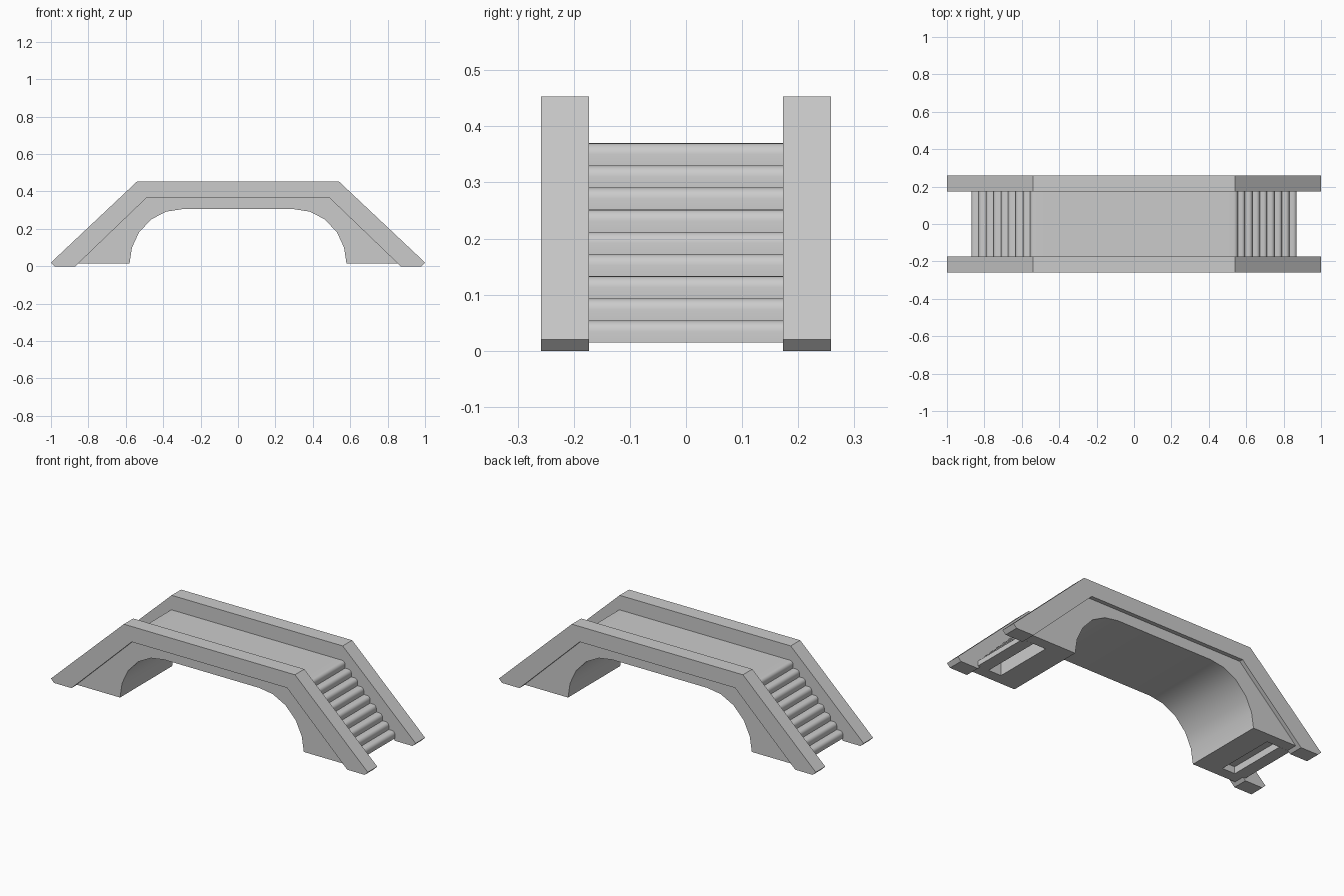
import bpy, bmesh, math

cube = bpy.data.objects.get("Cube")
if cube:
    bpy.data.objects.remove(cube, do_unlink=True)

stone = bpy.data.materials.new("grey stone")
stone.use_nodes = True
GREY = (0.6, 0.6, 0.6, 1)
stone.diffuse_color = GREY
stone.node_tree.nodes["Principled BSDF"].inputs["Base Color"].default_value = GREY


def extrude_profile(name, profile, y0, y1, smooth=False):
    """Extrude a closed x-z profile from y0 to y1."""
    bm = bmesh.new()
    face = bm.faces.new([bm.verts.new((x, y0, z)) for x, z in profile])
    out = bmesh.ops.extrude_face_region(bm, geom=[face])
    verts = [v for v in out["geom"] if isinstance(v, bmesh.types.BMVert)]
    bmesh.ops.translate(bm, verts=verts, vec=(0, y1 - y0, 0))
    bmesh.ops.recalc_face_normals(bm, faces=bm.faces)
    mesh = bpy.data.meshes.new(name)
    bm.to_mesh(mesh)
    bm.free()
    mesh.materials.append(stone)
    obj = bpy.data.objects.new(name, mesh)
    bpy.context.collection.objects.link(obj)
    if smooth:
        bpy.ops.object.select_all(action="DESELECT")
        obj.select_set(True)
        bpy.context.view_layer.objects.active = obj
        bpy.ops.object.shade_smooth_by_angle(angle=math.radians(35))
    return obj


def mirrored(half):
    """Complete a half profile (x > 0) with its mirror image."""
    return half + [(-x, z) for x, z in reversed(half)]


OUTER, SIDE, INNER = 0.258, 0.235, 0.173
arch = [(0.58, 0.015), (0.567, 0.10), (0.53, 0.18), (0.465, 0.25),
        (0.385, 0.292), (0.30, 0.305)]

# Bent handrail, its lower panel and the arched side wall, front and back
cap = mirrored([(0.54, 0.453), (1.0, 0.02), (0.98, 0)]
               + [(0.531, 0.43)])
panel = mirrored([(0.531, 0.43), (0.98, 0), (0.87, 0), (0.49, 0.365)])
wall = mirrored([(0.49, 0.365), (0.855, 0.015)] + arch)
for label, s in (("front", -1), ("back", 1)):
    extrude_profile(label + "_handrail", cap, s * INNER, s * OUTER)
    extrude_profile(label + "_parapet", panel, s * INNER, s * OUTER)
    extrude_profile(label + "_arch_wall", wall, s * INNER, s * SIDE, True)

# Deck with the arch core below it
core = mirrored([(0.485, 0.37), (0.485, 0.33), (0.72, 0.094), (0.72, 0.015)] + arch)
extrude_profile("deck_and_arch", core, -INNER, INNER, True)

# Overlapping steps with rounded noses at both ends
RISE, RUN, DEPTH, R = 0.0395, 0.0394, 0.07, 0.02
for label, s in (("left", 1), ("right", -1)):
    for i in range(9):
        nose, low = 0.87 - RUN * i, 0.0145 + RISE * i
        top = low + RISE
        curve = [(nose - R + R * math.cos(a), top - R + R * math.sin(a))
                 for a in (math.pi / 2 * k / 5 for k in range(6))]
        section = [(nose - DEPTH, low), (nose, low)] + curve + [(nose - DEPTH, top)]
        extrude_profile(f"{label}_step_{i + 1}", [(s * x, z) for x, z in section],
                        -INNER, INNER, True)
